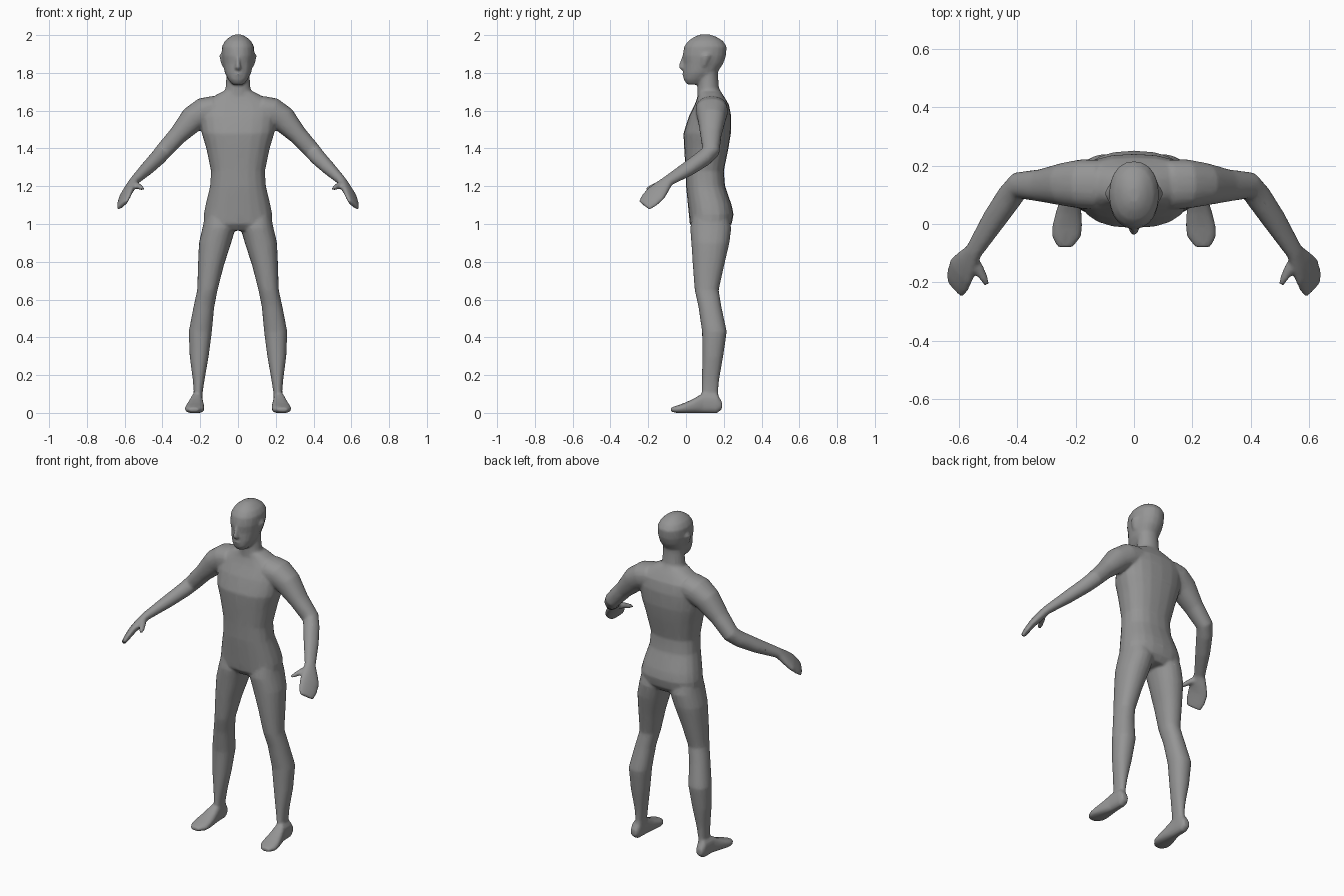
import bpy, bmesh, math
from mathutils import Vector

SEG = 20
bm = bmesh.new()


def loft(rings):
    """Skin a list of closed rings and cap both ends."""
    loops = [[bm.verts.new(p) for p in ring] for ring in rings]
    faces = [bm.faces.new(loops[0]), bm.faces.new(loops[-1])]
    for a, b in zip(loops, loops[1:]):
        for i in range(SEG):
            j = (i + 1) % SEG
            faces.append(bm.faces.new((a[i], a[j], b[j], b[i])))
    bmesh.ops.recalc_face_normals(bm, faces=faces)


def ring(c, u, v, power=2.0):
    """Superellipse around c with half axes u and v."""
    pts = []
    for i in range(SEG):
        t = 2 * math.pi * i / SEG
        a, b = math.cos(t), math.sin(t)
        a = math.copysign(abs(a) ** (2 / power), a)
        b = math.copysign(abs(b) ** (2 / power), b)
        pts.append(Vector(c) + a * Vector(u) + b * Vector(v))
    return pts


def upright(rows, power=2.0, side=1):
    """Rows of (z, x0, x1, y0, y1)."""
    loft([ring((side * (x0 + x1) / 2, (y0 + y1) / 2, z),
               ((x1 - x0) / 2, 0, 0), (0, (y1 - y0) / 2, 0), power)
          for z, x0, x1, y0, y1 in rows])


def limb(rows, side):
    """Rows of (centre, width direction, half width, half thickness)."""
    rings = []
    for i, (c, w, a, b) in enumerate(rows):
        t = Vector(rows[min(i + 1, len(rows) - 1)][0]) - Vector(rows[max(i - 1, 0)][0])
        t.normalize()
        w = Vector(w)
        u = (w - t * w.dot(t)).normalized()
        v = t.cross(u)
        rings.append([Vector((p.x * side, p.y, p.z)) for p in ring(c, u * a, v * b, 2.2)])
    loft(rings)


def mid(rows):
    return [(z, -h, h, y0, y1) for z, h, y0, y1 in rows]


# Torso
upright(mid([(.965, .14, .05, .215), (1.0, .182, .02, .242), (1.05, .182, .015, .252),
             (1.1, .172, .01, .242), (1.2, .148, 0, .207), (1.28, .143, -.002, .2),
             (1.4, .168, -.01, .225), (1.48, .192, -.014, .238), (1.57, .205, .015, .24),
             (1.63, .205, .045, .228), (1.67, .14, .06, .205), (1.7, .085, .065, .185)]), 2.4)

# Neck and head
upright(mid([(1.63, .11, .06, .21), (1.68, .082, .06, .195), (1.72, .066, .06, .175),
             (1.78, .062, .065, .17), (1.83, .06, .07, .17)]))
upright(mid([(1.738, .03, .005, .07), (1.765, .052, -.013, .12), (1.80, .07, -.014, .165),
             (1.85, .08, -.011, .198), (1.89, .086, -.018, .212), (1.94, .085, -.01, .216),
             (1.97, .069, .012, .195), (1.992, .042, .045, .16), (2.003, .018, .075, .125)]), 2.15)
# Nose and lips
upright(mid([(1.812, .010, -.02, .02), (1.825, .020, -.038, .02), (1.838, .015, -.04, .02),
             (1.885, .009, -.022, .02)]))
upright(mid([(1.782, .015, -.016, .02), (1.792, .024, -.021, .02), (1.803, .012, -.016, .02)]))

UP, HAND = (0, 1, 0), (.06, .07, -.05)
for s in (-1, 1):
    # Ear
    upright([(1.835, .07, .085, .085, .105), (1.86, .07, .092, .08, .12),
             (1.89, .07, .099, .08, .13), (1.905, .07, .09, .09, .125)], 2, s)
    # Leg
    upright([(1.06, .04, .17, .04, .22), (.98, .012, .188, .022, .24), (.9, .036, .207, .028, .23),
             (.78, .075, .212, .036, .202), (.65, .108, .216, .046, .173),
             (.56, .126, .236, .066, .188), (.43, .138, .261, .085, .216),
             (.3, .155, .256, .086, .197), (.18, .176, .24, .084, .176),
             (.11, .187, .234, .083, .17), (.04, .19, .24, .085, .18)], 2.2, s)
    # Foot, lofted from heel to toe
    foot = [(.19, .2, .24, .02, .06), (.165, .19, .248, -.002, .1), (.09, .186, .252, -.002, .105),
            (.04, .18, .268, -.002, .075), (-.01, .177, .281, -.002, .052),
            (-.045, .182, .281, -.001, .04), (-.08, .21, .262, .006, .028)]
    loft([ring((s * (x0 + x1) / 2, y, (z0 + z1) / 2), ((x1 - x0) / 2, 0, 0),
               (0, 0, (z1 - z0) / 2), 2.6) for y, x0, x1, z0, z1 in foot])
    # Arm and palm
    limb([((.12, .135, 1.61), UP, .085, .07), ((.18, .137, 1.595), UP, .085, .075),
          ((.24, .136, 1.555), UP, .074, .07), ((.318, .132, 1.47), UP, .056, .05),
          ((.395, .132, 1.385), UP, .046, .045), ((.425, .095, 1.35), (.3, .8, -.2), .045, .042),
          ((.48, .015, 1.295), (.5, .7, -.4), .042, .036),
          ((.55, -.095, 1.228), HAND, .032, .024), ((.572, -.13, 1.192), HAND, .048, .024),
          ((.592, -.16, 1.16), HAND, .06, .021), ((.605, -.195, 1.125), HAND, .057, .017),
          ((.612, -.222, 1.098), HAND, .045, .012)], s)
    # Thumb
    limb([((.562, -.115, 1.21), UP, .02, .02), ((.535, -.15, 1.205), UP, .02, .017),
          ((.515, -.185, 1.193), UP, .015, .013), ((.504, -.208, 1.185), UP, .009, .009)], s)

mesh = bpy.data.meshes.new("body")
bm.to_mesh(mesh)
bm.free()
body = bpy.data.objects.new("body", mesh)
bpy.context.collection.objects.link(body)

# Matte grey over the whole figure
grey = bpy.data.materials.new("matte_grey")
grey.diffuse_color = (.3, .3, .3, 1)
mesh.materials.append(grey)

# Fuse the parts into one skin, soften the joints and thin the mesh
fuse = body.modifiers.new("fuse", 'REMESH')
fuse.mode = 'VOXEL'
fuse.voxel_size = .007
fuse.use_smooth_shade = True
soften = body.modifiers.new("soften", 'SMOOTH')
soften.factor = .5
soften.iterations = 8
thin = body.modifiers.new("thin", 'DECIMATE')
thin.ratio = .2
